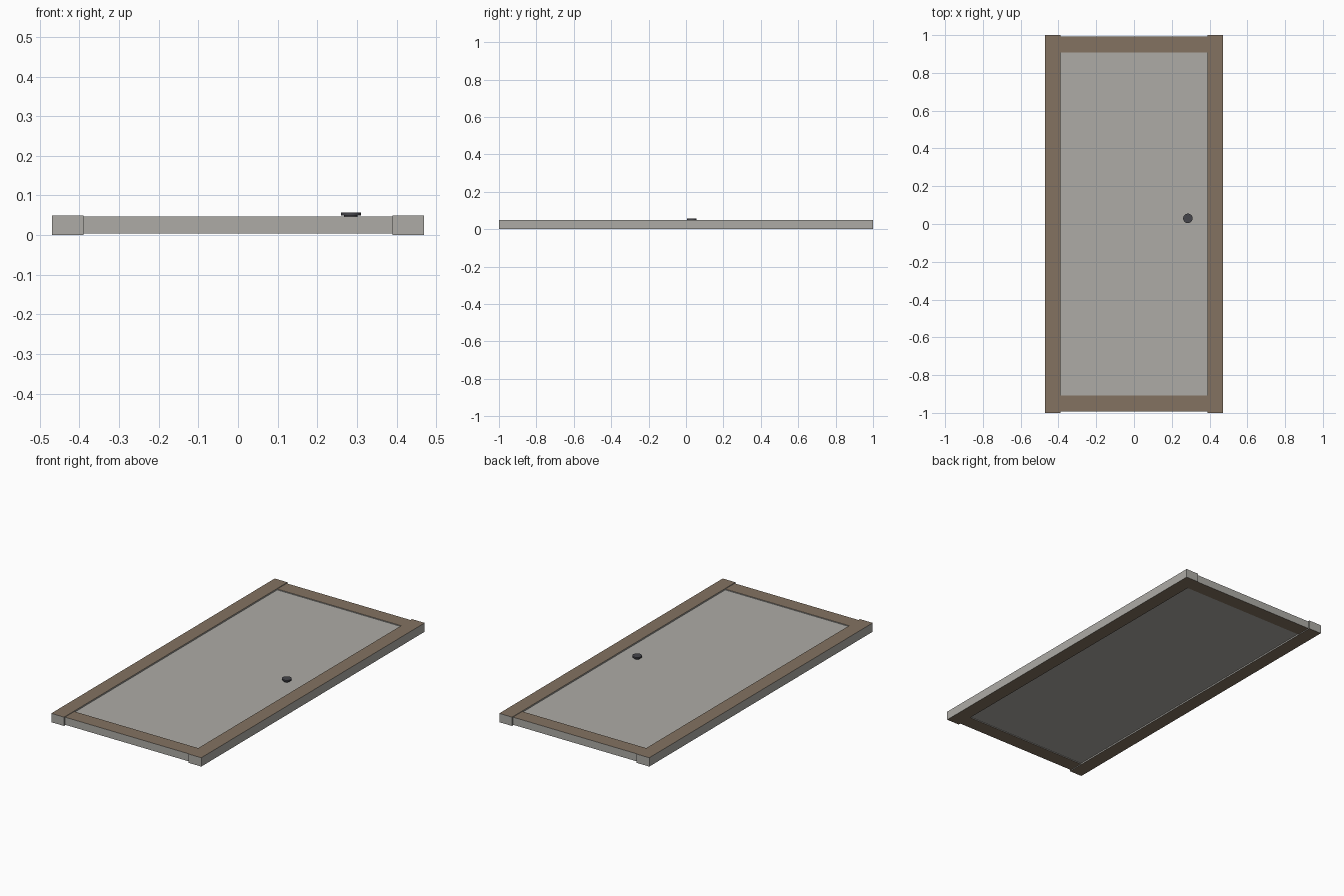
import bpy, bmesh
from mathutils import Matrix

if "Cube" in bpy.data.objects:
    bpy.data.objects.remove(bpy.data.objects["Cube"])


def material(name, rgb):
    m = bpy.data.materials.new(name)
    m.diffuse_color = (*rgb, 1)
    m.use_nodes = True
    m.node_tree.nodes["Principled BSDF"].inputs["Base Color"].default_value = m.diffuse_color
    return m


GREY = material("grey_paint", (0.42, 0.41, 0.38))
BROWN = material("brown_wood", (0.23, 0.17, 0.12))
DARK = material("dark_metal", (0.06, 0.06, 0.07))


def finish(bm, name, mats):
    me = bpy.data.meshes.new(name)
    bm.to_mesh(me)
    bm.free()
    for m in mats:
        me.materials.append(m)
    ob = bpy.data.objects.new(name, me)
    bpy.context.collection.objects.link(ob)
    return ob


def board(name, lo, hi, faced=True):
    """Box between two corners; broad faces brown, narrow edges grey."""
    size = [b - a for a, b in zip(lo, hi)]
    mid = [(a + b) / 2 for a, b in zip(lo, hi)]
    bm = bmesh.new()
    bmesh.ops.create_cube(bm, size=1, matrix=Matrix.Translation(mid) @ Matrix.Diagonal((*size, 1)))
    bm.normal_update()
    for f in bm.faces:
        f.material_index = int(faced and abs(f.normal.z) > 0.5)
    return finish(bm, name, [GREY, BROWN])


# Full-length stiles, slightly proud of the rails
for side, x in (("left", -0.43), ("right", 0.43)):
    board(side + "_stile", (x - 0.04, -1, 0), (x + 0.04, 1, 0.05))

# Rails between the stiles, set back a little
for end, y in (("bottom", -0.95), ("top", 0.95)):
    board(end + "_rail", (-0.39, y - 0.042, 0.004), (0.39, y + 0.042, 0.047))

# Recessed door panel
board("door_panel", (-0.39, -0.908, 0.008), (0.39, 0.908, 0.042), faced=False)


# Round handle: narrow stem and disc
def disc(name, r, z0, z1):
    bm = bmesh.new()
    bmesh.ops.create_cone(bm, cap_ends=True, segments=32, radius1=r, radius2=r, depth=z1 - z0,
                          matrix=Matrix.Translation((0.285, 0.03, (z0 + z1) / 2)))
    ob = finish(bm, name, [DARK])
    bpy.ops.object.select_all(action='DESELECT')
    ob.select_set(True)
    bpy.context.view_layer.objects.active = ob
    bpy.ops.object.shade_smooth_by_angle()


disc("handle_stem", 0.017, 0.041, 0.051)
disc("handle_disc", 0.025, 0.05, 0.057)
